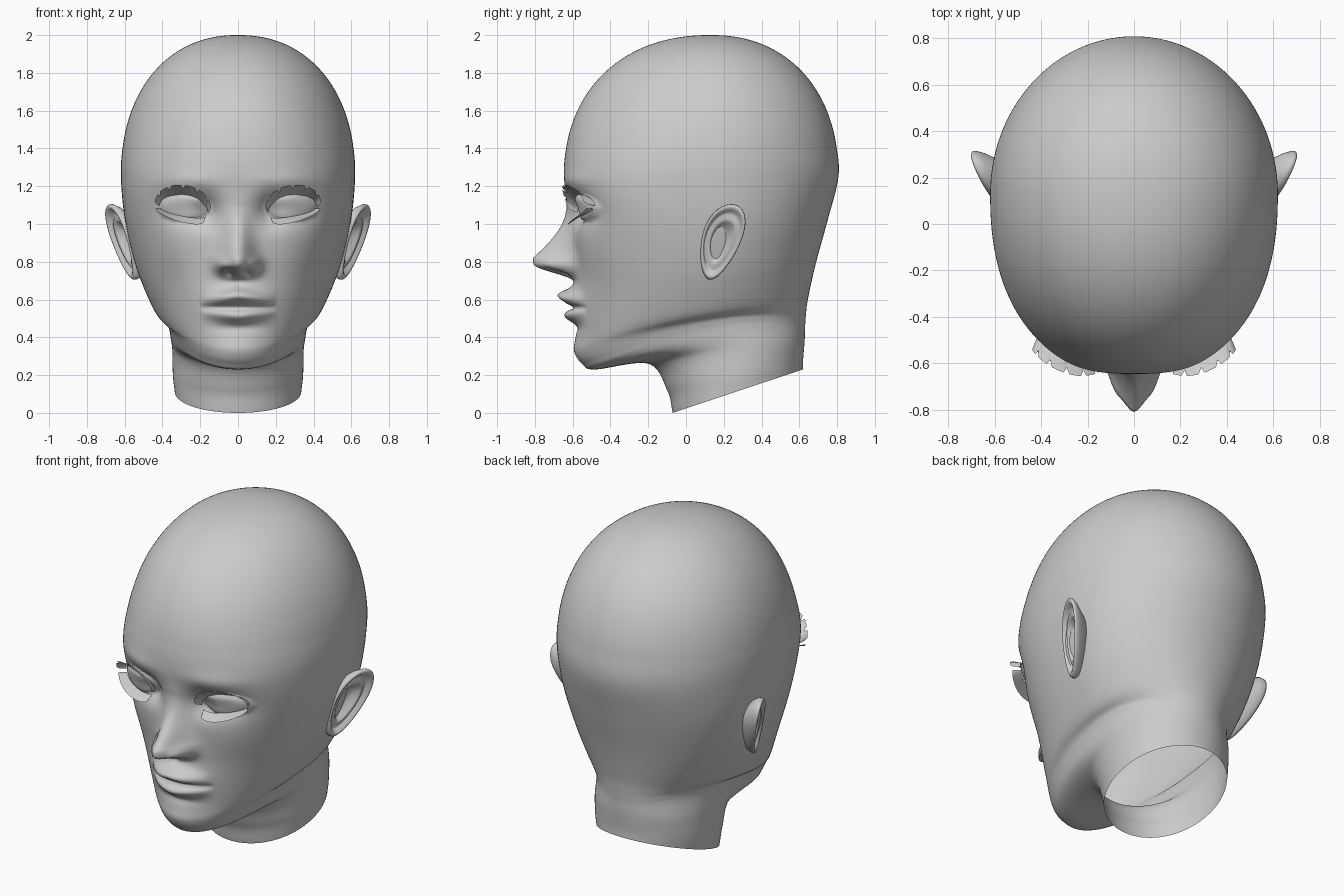
import bpy
from math import sin, cos, pi, exp, sqrt, copysign, hypot

cube = bpy.data.objects.get("Cube")
if cube:
    bpy.data.objects.remove(cube)

SHADE = (0.6, 0.6, 0.6, 1)
grey = bpy.data.materials.new("plain_grey")
grey.use_nodes = True
grey.diffuse_color = SHADE
grey.node_tree.nodes["Principled BSDF"].inputs["Base Color"].default_value = SHADE


def make_object(name, verts, faces, smooth=True):
    mesh = bpy.data.meshes.new(name)
    mesh.from_pydata(verts, [], faces)
    mesh.materials.append(grey)
    for poly in mesh.polygons:
        poly.use_smooth = smooth
    obj = bpy.data.objects.new(name, mesh)
    bpy.context.collection.objects.link(obj)


def spline(before, start, end, after, t):
    """Catmull-Rom blend of four tuples."""
    return [q + 0.5 * t * (r - p + t * (2 * p - 5 * q + 4 * r - s + t * (3 * (q - r) + s - p)))
            for p, q, r, s in zip(before, start, end, after)]


def bump(x, z, centre_x, centre_z, size_x, size_z):
    return exp(-((x - centre_x) / size_x) ** 2 - ((z - centre_z) / size_z) ** 2)


def ramp(value, low, high):
    """Smooth step from zero to one."""
    t = min(1, max(0, (value - low) / (high - low)))
    return t * t * (3 - 2 * t)


def grid_faces(rows, cols):
    return [(r * cols + c, r * cols + (c + 1) % cols,
             (r + 1) * cols + (c + 1) % cols, (r + 1) * cols + c)
            for r in range(rows - 1) for c in range(cols)]


def crown_ring(angle):
    """One ring of the domed skull, as front y, z, back y, z, half width, widest y."""
    size = copysign(abs(cos(angle)) ** 0.91, cos(angle))
    z = 1.25 + 0.75 * sin(angle) ** 0.91
    return (0.13 - 0.775 * size, z, 0.13 + 0.677 * size, z, 0.62 * size, 0.13)


# Tilted rings from brow to chin, under the jaw and down the neck
LOWER_RINGS = [
    (-.645, 1.25, .807, 1.25, .62, .13),
    (-.605, 1, .75, 1.02, .597, .15),
    (-.585, .72, .687, .79, .535, .13),
    (-.58, .42, .645, .6, .435, .12),
    (-.58, .32, .635, .52, .39, .13),
    (-.545, .255, .632, .48, .37, .15),
    (-.48, .23, .63, .45, .36, .18),
    (-.2, .26, .628, .38, .348, .26),
    (-.1, .12, .62, .28, .345, .27),
    (-.07, 0, .62, .23, .335, .27),
]


def face_relief(x, z):
    """How far the features stand forward of the plain face."""
    a = abs(x)
    # nose ridge, wings and nostrils
    slope = min(1, max(0, (1.1 - z) / 0.28))
    nose = 0.22 * slope ** 1.5 * ramp(z, 0.69, 0.79) + 0.012 * bump(0, z, 0, 1.08, 1, 0.08)
    out = nose * exp(-(a / (0.05 + 0.035 * slope)) ** 2)
    out += 0.055 * bump(a, z, 0.085, 0.785, 0.035, 0.035)
    out -= 0.05 * bump(a, z, 0.045, 0.742, 0.022, 0.016)
    # muzzle, lips, mouth line and philtrum
    lip = max(0, 1 - (a / 0.2) ** 2)
    out += 0.045 * bump(a, z, 0, 0.59, 0.15, 0.09)
    out += 0.06 * lip * bump(0, z, 0, 0.625 - a * 0.15, 1, 0.032)
    out += 0.042 * lip * bump(0, z, 0, 0.51 + a * 0.1, 1, 0.032)
    out -= 0.035 * sqrt(lip) * bump(0, z, 0, 0.557, 1, 0.013)
    out -= 0.012 * bump(a, z, 0, 0.69, 0.018, 0.035)
    # chin, cheeks and brow
    out -= 0.012 * bump(a, z, 0, 0.45, 0.12, 0.025)
    out += 0.012 * bump(a, z, 0, 0.34, 0.12, 0.06)
    out += 0.012 * bump(a, z, 0.33, 0.86, 0.13, 0.13)
    out += 0.012 * bump(a, z, 0.26, 1.23, 0.16, 0.05)
    # eye sockets, then the rounded eye
    out -= 0.06 * bump(a, z, 0.17, 1.07, 0.07, 0.08)
    out -= 0.045 * bump(a, z, 0.29, 1.08, 0.12, 0.085)
    eye = 1 - ((a - 0.285) / 0.14) ** 2 - ((z - 1.085) / 0.07) ** 2
    return out + 0.05 * sqrt(max(0, eye))


def head_point(ring, t):
    front_y, front_z, back_y, back_z, width, widest_y = ring
    # the face is squarer than the crown, jaw and neck
    squareness = 2.05 + 0.35 * exp(-((front_z - 1.1) / 0.3) ** 2)
    power = 2 / squareness if cos(t) > 0 else 1
    reach = front_y - widest_y if cos(t) > 0 else back_y - widest_y
    x = width * copysign(abs(sin(t)) ** power, sin(t))
    y = widest_y + reach * abs(cos(t)) ** power
    z = front_z + (back_z - front_z) * (y - front_y) / (back_y - front_y)
    # the jaw sweeps up towards the ears
    z += 0.28 * front_y ** 2 * exp(-((front_z - 0.24) / 0.13) ** 2) * sin(t) ** 2
    if y < -0.2 and front_z > 0.27:
        y -= face_relief(x, z)
    return (x, y, z)


def build_head():
    cols, crown_steps = 160, 8
    step = pi / 2 / crown_steps
    keys = [crown_ring(pi / 2 + step), crown_ring(pi / 2 - 0.01)]
    keys += [crown_ring(pi / 2 - k * step) for k in range(1, crown_steps)]
    keys += LOWER_RINGS
    keys.append([2 * p - q for p, q in zip(keys[-1], keys[-2])])
    rows = []
    for i in range(1, len(keys) - 2):
        here, there = keys[i], keys[i + 1]
        steps = max(6, int(hypot(there[0] - here[0], there[1] - here[1]) / 0.012))
        rows += [spline(*keys[i - 1:i + 3], s / steps) for s in range(steps)]
    rows.append(LOWER_RINGS[-1])
    # columns crowd together at the front of the face
    turns = [2 * pi * c / cols for c in range(cols)]
    verts = [head_point(ring, t - 0.45 * sin(t)) for ring in rows for t in turns]
    faces = grid_faces(len(rows), cols)
    faces.append(tuple(reversed(range(cols))))
    make_object("head", verts, faces)


# Ear shell as scale and rise: from the back, over the rim, into the hollow
EAR_SHELL = [(.5, -.12), (.75, -.07), (.93, -.035), (1, -.008), (.99, .008), (.94, .016),
             (.87, .012), (.8, -.008), (.72, -.014), (.62, 0), (.52, -.01), (.4, -.04),
             (.2, -.05), (.02, -.05)]


def build_ear(side, name):
    cols = 56
    verts = []
    for scale, rise in EAR_SHELL:
        for c in range(cols):
            a = 2 * pi * c / cols
            # leaning egg, narrow at the lobe
            y = 0.185 + scale * (0.105 * (1 + 0.25 * sin(a)) * cos(a) + 0.055 * sin(a))
            z = 0.905 + scale * 0.2 * sin(a)
            x = 0.575 + 0.42 * (y - 0.08) + 0.2 * (z - 0.95) + rise
            verts.append((side * x, y, z))
    faces = grid_faces(len(EAR_SHELL), cols)
    if side < 0:
        faces = [f[::-1] for f in faces]
    make_object(name, verts, faces)


# Lash edges as arcs: centre x, half width, centre z, slant, height
UPPER = ((.287, .128, 1.078, .018, .073), (.291, .149, 1.097, .013, .11))
LOWER = ((.288, .117, 1.06, .02, -.02), (.307, .127, 1.049, .035, -.037))


def arc(shape, a):
    x, half, z, slant, height = shape
    return x - half * cos(a), z - slant * cos(a) + height * sin(a)


def build_lash(side, name, edges, reach, notch):
    verts, steps = [], 36
    for k in range(steps + 1):
        a = pi * k / steps
        root, tip = arc(edges[0], a), arc(edges[1], a)
        length = 1 - notch if k % 6 == 0 else 1
        tip = [p + (q - p) * length for p, q in zip(root, tip)]
        y = 2 * (root[0] - 0.2) ** 2 - 0.585
        verts.append((side * root[0], y + 0.01, root[1]))
        verts.append((side * tip[0], y - reach * length * (0.6 + 0.4 * sin(a)), tip[1]))
    faces = [(k, k + 2, k + 3, k + 1) for k in range(0, 2 * steps, 2)]
    make_object(name, verts, faces, False)


build_head()
for side, word in ((1, "left"), (-1, "right")):
    build_ear(side, word + "_ear")
    build_lash(side, word + "_upper_lash", UPPER, 0.075, 0.35)
    build_lash(side, word + "_lower_lash", LOWER, 0.045, 0)
